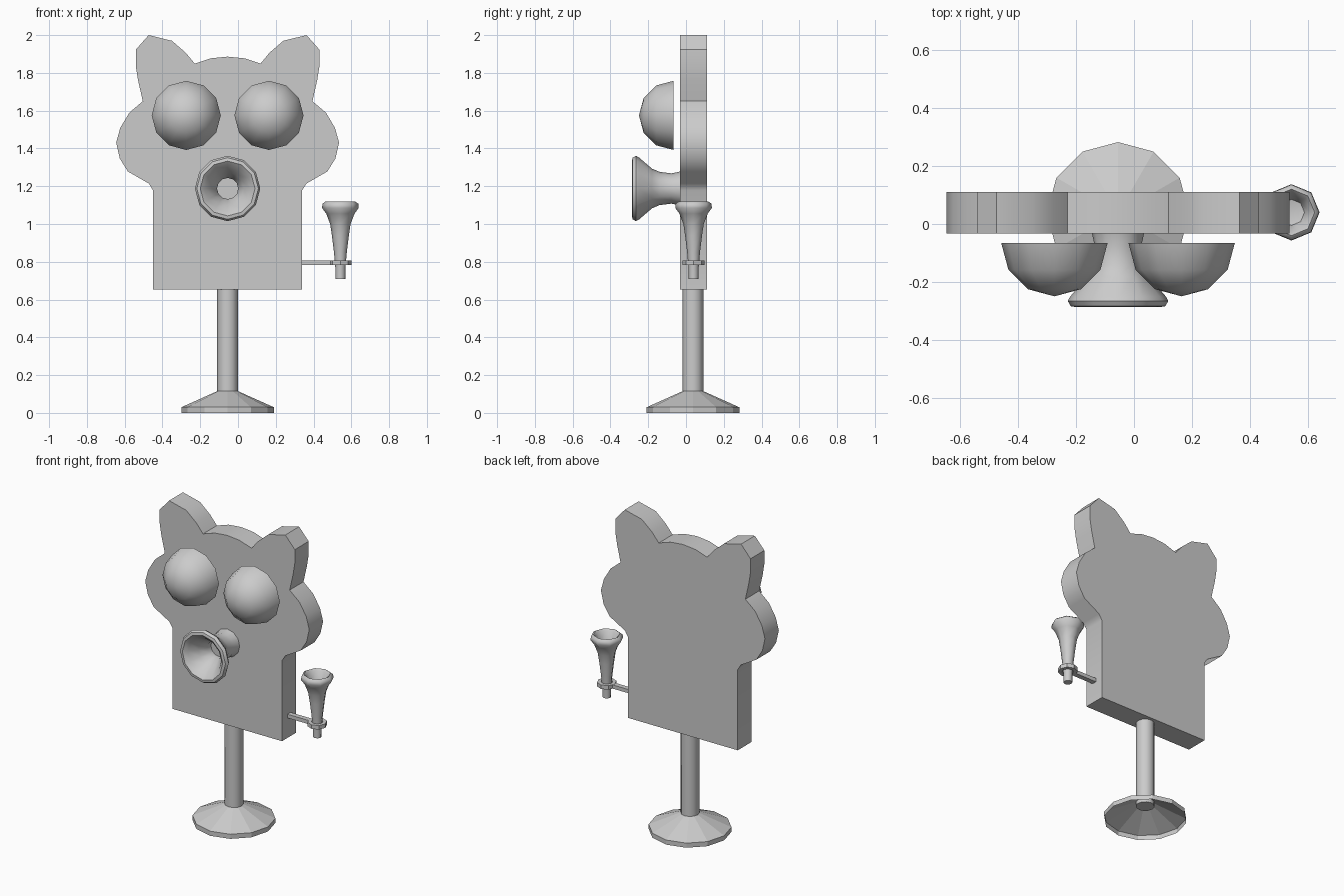
import bpy, bmesh, math

if "Cube" in bpy.data.objects:
    bpy.data.objects.remove(bpy.data.objects["Cube"])

CX, CY = -0.055, 0.037   # symmetry axis of the board and stand


def finish(name, bm, angle=None):
    bmesh.ops.remove_doubles(bm, verts=bm.verts, dist=1e-5)
    bmesh.ops.recalc_face_normals(bm, faces=bm.faces)
    mesh = bpy.data.meshes.new(name)
    bm.to_mesh(mesh)
    bm.free()
    ob = bpy.data.objects.new(name, mesh)
    bpy.context.collection.objects.link(ob)
    if angle:
        bpy.ops.object.select_all(action='DESELECT')
        ob.select_set(True)
        bpy.context.view_layer.objects.active = ob
        bpy.ops.object.shade_smooth_by_angle(angle=math.radians(angle))
    return ob


def lathe(name, profile, centre, sides=12, axis='Z', angle=None, loop=False):
    """Revolve (radius, height) points round the z or y axis."""
    bm = bmesh.new()
    rings = []
    for r, h in profile:
        ring = []
        for i in range(sides):
            a = 2 * math.pi * i / sides
            u, v = r * math.cos(a), r * math.sin(a)
            p = (u, v, h) if axis == 'Z' else (u, h, v)
            ring.append(bm.verts.new([c + q for c, q in zip(centre, p)]))
        rings.append(ring)
    pairs = list(zip(rings, rings[1:]))
    if loop:
        pairs.append((rings[-1], rings[0]))
    for a, b in pairs:
        for i in range(sides):
            j = (i + 1) % sides
            bm.faces.new((a[i], a[j], b[j], b[i]))
    return finish(name, bm, angle)


# Board: half outline (offset from the axis, z), mirrored and extruded
half = [(0.394, 0.653), (0.394, 1.177), (0.417, 1.214), (0.528, 1.278),
        (0.571, 1.347), (0.59, 1.431), (0.568, 1.51), (0.52, 1.59),
        (0.449, 1.65), (0.474, 1.76), (0.486, 1.835), (0.486, 1.923),
        (0.418, 2.0), (0.295, 1.97), (0.222, 1.907), (0.174, 1.849),
        (0.09, 1.877)]
outline = half + [(0, 1.886)] + [(-d, z) for d, z in reversed(half)]
bm = bmesh.new()
face = bm.faces.new([bm.verts.new((CX + d, -0.032, z)) for d, z in outline])
ext = bmesh.ops.extrude_face_region(bm, geom=[face])
bmesh.ops.translate(bm, vec=(0, 0.142, 0),
                    verts=[g for g in ext['geom'] if isinstance(g, bmesh.types.BMVert)])
finish("head_board", bm, 35)

# Stand: hollow conical foot and pole
lathe("foot", [(0.245, 0), (0.245, 0.03), (0.055, 0.115)], (CX, CY, 0))
lathe("pole", [(0, 0.09), (0.055, 0.09), (0.055, 0.655)], (CX, CY, 0), angle=40)

# Eyes: half domes floating in front of the board
dome = [(0.183 * math.cos(math.radians(a)), -0.183 * math.sin(math.radians(a)))
        for a in (0, 30, 60, 90)]
for side, sx in (("left", -1), ("right", 1)):
    lathe(f"eye_{side}", dome, (CX + sx * 0.219, -0.066, 1.575), axis='Y', angle=40)

# Mouth: flared horn with a narrow bore
horn = [(0.09, -0.03), (0.08, -0.077), (0.088, -0.14), (0.105, -0.18),
        (0.165, -0.25), (0.173, -0.265), (0.163, -0.283), (0.145, -0.286),
        (0.12, -0.265), (0.085, -0.21), (0.056, -0.16), (0.056, -0.12), (0, -0.12)]
lathe("mouth_horn", horn, (CX, 0, 1.188), axis='Y', angle=50)

# Cup with a tapering stem
cup = [(0, 0.71), (0.026, 0.71), (0.027, 0.77), (0.034, 0.85), (0.045, 0.94),
       (0.054, 1.0), (0.075, 1.055), (0.097, 1.085), (0.095, 1.107),
       (0.08, 1.118), (0.068, 1.105), (0.045, 1.04), (0, 1.03)]
CUP = (0.542, 0.04, 0)
lathe("cup", cup, CUP, sides=8, angle=50)

# Holder: ring round the stem and a bar to the board
lathe("holder_ring", [(0.035, 0.782), (0.058, 0.782), (0.058, 0.808), (0.035, 0.808)],
      CUP, sides=8, loop=True)
bm = bmesh.new()
bmesh.ops.create_cube(bm, size=1)
bmesh.ops.scale(bm, vec=(0.165, 0.032, 0.024), verts=bm.verts)
bmesh.ops.translate(bm, vec=(0.415, CUP[1], 0.795), verts=bm.verts)
finish("holder_bar", bm)
